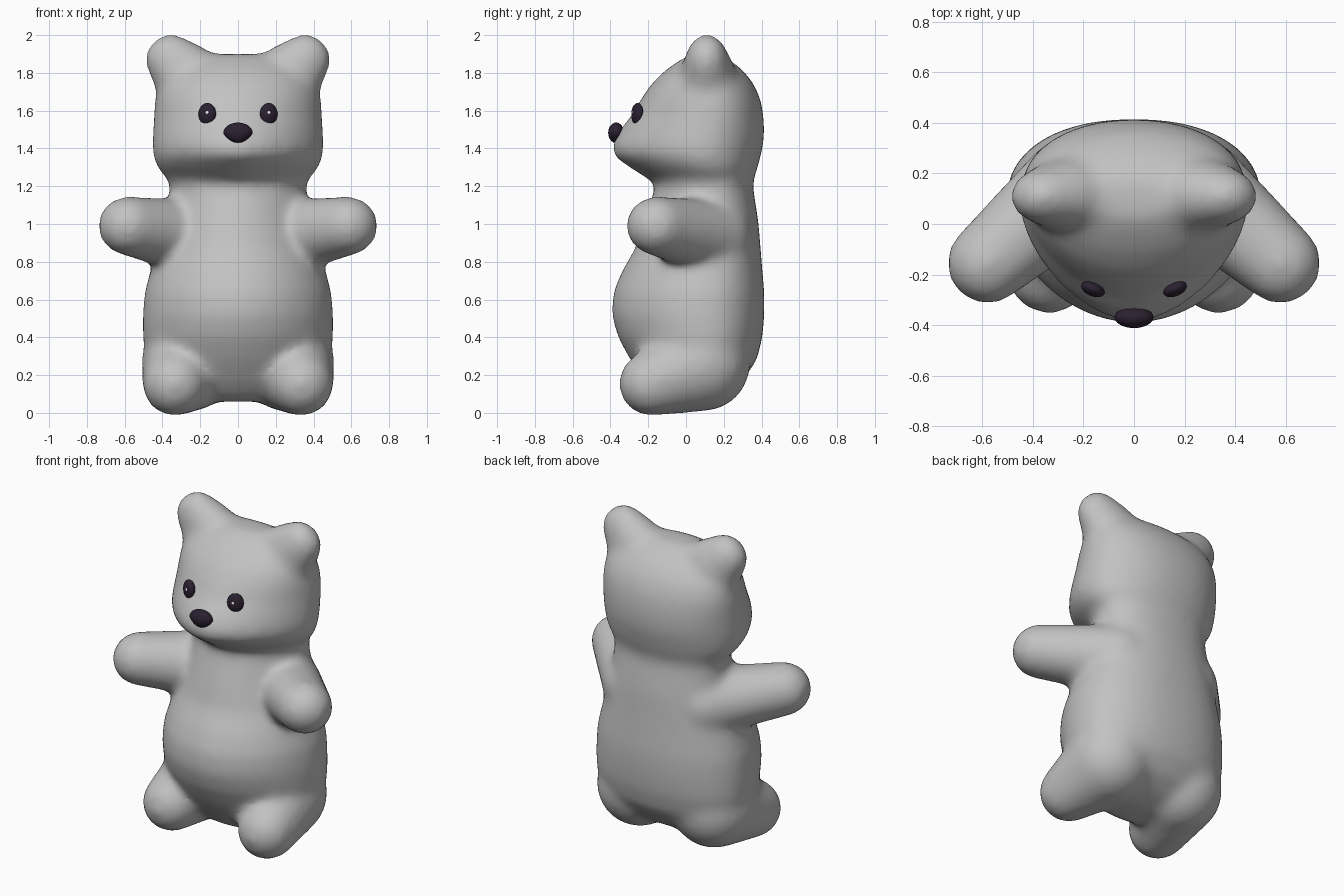
import bpy, bmesh, math
from mathutils import Vector, Matrix

if "Cube" in bpy.data.objects:
    bpy.data.objects.remove(bpy.data.objects["Cube"])


def material(name, color):
    m = bpy.data.materials.new(name)
    m.diffuse_color = (*color, 1)
    m.use_nodes = True
    m.node_tree.nodes["Principled BSDF"].inputs["Base Color"].default_value = m.diffuse_color
    return m


grey = material("soft grey", (0.54, 0.54, 0.54))
dark = material("dark plum", (0.024, 0.015, 0.031))
white = material("eye glint white", (0.9, 0.9, 0.9))


def loft(bm, rows, front_power, back_power, n=64):
    """Stack of rounded rings: (z, half width, front y, back y)."""
    rings = []
    for z, w, yf, yb in rows:
        ring = []
        cy = yf + 0.6 * (yb - yf)
        for i in range(n):
            a = 2 * math.pi * i / n
            c, s = math.cos(a), math.sin(a)
            p = back_power if s > 0 else front_power(z)
            px = math.copysign(abs(c) ** (2 / p), c)
            py = abs(s) ** (2 / p)
            ring.append(bm.verts.new((w * px, cy + py * ((yb if s > 0 else yf) - cy), z)))
        rings.append(ring)
    for a, b in zip(rings, rings[1:]):
        for i in range(n):
            j = (i + 1) % n
            bm.faces.new((a[i], a[j], b[j], b[i]))
    bm.faces.new(rings[0][::-1])
    bm.faces.new(rings[-1])


def limb(bm, p, q, r0, r1, squash=(1, 1, 1), steps=14):
    """Tapered rounded limb made of overlapping balls."""
    for i in range(steps + 1):
        t = i / steps
        c = Vector(p).lerp(Vector(q), t)
        r = r0 + (r1 - r0) * t
        mat = Matrix.Translation(c) @ Matrix.Diagonal((*[r * s for s in squash], 1))
        bmesh.ops.create_uvsphere(bm, u_segments=24, v_segments=16, radius=1, matrix=mat)


def finish(name, bm, mat):
    me = bpy.data.meshes.new(name)
    bm.to_mesh(me)
    bm.free()
    me.materials.append(mat)
    ob = bpy.data.objects.new(name, me)
    bpy.context.collection.objects.link(ob)
    for p in me.polygons:
        p.use_smooth = True
    return ob


bm = bmesh.new()
# torso with belly
loft(bm, [(0.06, 0.22, -0.10, 0.08), (0.10, 0.34, -0.16, 0.20), (0.17, 0.43, -0.22, 0.30),
          (0.28, 0.485, -0.295, 0.375), (0.40, 0.505, -0.36, 0.405), (0.52, 0.505, -0.395, 0.415),
          (0.64, 0.495, -0.385, 0.415), (0.75, 0.465, -0.34, 0.405), (0.87, 0.425, -0.27, 0.395),
          (1.00, 0.385, -0.23, 0.385), (1.10, 0.37, -0.195, 0.37), (1.19, 0.36, -0.165, 0.355),
          (1.27, 0.37, -0.16, 0.355)], lambda z: 1.9, 2.25)
# head, pointed toward the muzzle and rounder above
loft(bm, [(1.18, 0.30, -0.10, 0.33), (1.23, 0.37, -0.19, 0.355), (1.30, 0.43, -0.30, 0.38),
          (1.36, 0.45, -0.385, 0.395), (1.42, 0.455, -0.395, 0.41), (1.50, 0.45, -0.35, 0.415),
          (1.58, 0.445, -0.285, 0.41), (1.66, 0.44, -0.24, 0.395), (1.74, 0.42, -0.185, 0.36),
          (1.81, 0.37, -0.115, 0.305), (1.86, 0.30, -0.045, 0.245), (1.9, 0.19, 0.03, 0.17)],
     lambda z: 1.67 + 0.33 * min(1, max(0, (z - 1.45) / 0.25)), 2.15)
for s in (-1, 1):
    # ears
    limb(bm, (s * 0.27, 0.115, 1.78), (s * 0.355, 0.11, 1.87), 0.18, 0.137, (1, 0.82, 1))
    # arms, widening into the shoulders
    limb(bm, (s * 0.24, 0.14, 0.93), (s * 0.58, -0.155, 0.99), 0.21, 0.163, (1, 1, 0.96))
    # legs and feet
    limb(bm, (s * 0.26, 0.09, 0.26), (s * 0.335, -0.185, 0.155), 0.252, 0.172, (1, 1, 1))
bmesh.ops.recalc_face_normals(bm, faces=bm.faces)
body = finish("bear_body", bm, grey)
re = body.modifiers.new("fuse", 'REMESH')
re.mode = 'VOXEL'
re.voxel_size = 0.022
re.use_smooth_shade = True
sm = body.modifiers.new("soften", 'SMOOTH')
sm.factor = 0.5
sm.iterations = 22


def ball(name, loc, size, mat, turn=0.0, tilt=0.0):
    bm = bmesh.new()
    m = (Matrix.Translation(loc) @ Matrix.Rotation(turn, 4, 'Z')
         @ Matrix.Rotation(tilt, 4, 'X') @ Matrix.Diagonal((*size, 1)))
    bmesh.ops.create_uvsphere(bm, u_segments=24, v_segments=16, radius=1, matrix=m)
    return finish(name, bm, mat)


# eyes with glints
for s, side in ((-1, "left"), (1, "right")):
    ball(side + "_eye", (s * 0.163, -0.258, 1.583), (0.049, 0.028, 0.058), dark, s * 0.4, -0.05)
    ball(side + "_eye_glint", (s * 0.163, -0.283, 1.594), (0.010, 0.004, 0.013), white, s * 0.3, -0.3)

# nose, narrowed toward its lower edge
nose = ball("nose", (0, -0.37, 1.483), (0.077, 0.042, 0.054), dark)
for v in nose.data.vertices:
    if v.co.z < 1.483:
        v.co.x *= 1 - 5 * (1.483 - v.co.z)
